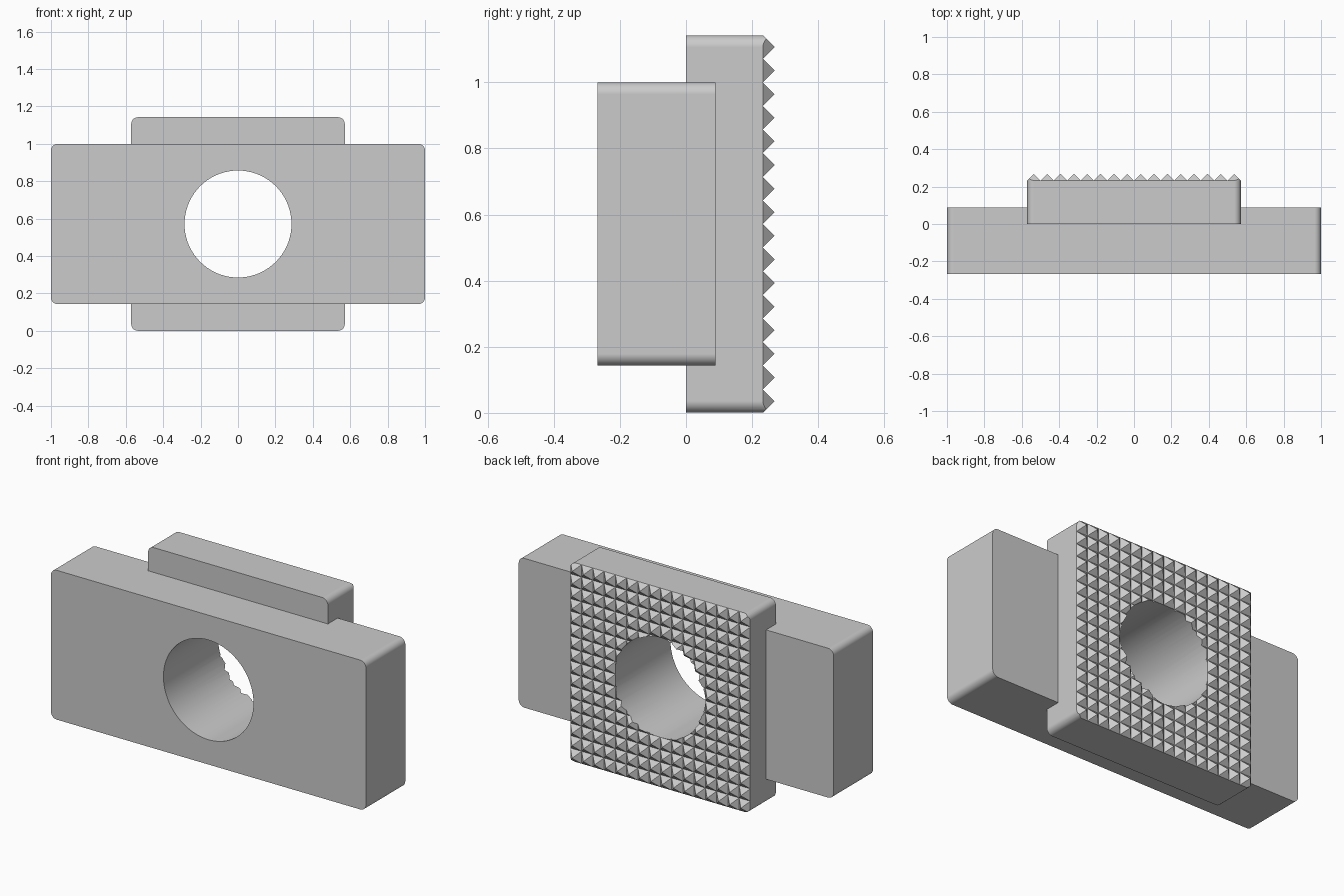
import bpy
import bmesh
import math
from mathutils import Matrix

HEIGHT = 8 / 7            # plate is square
MID = HEIGHT / 2
TEETH = 16
PITCH = HEIGHT / TEETH
BACK = 0.268              # tooth tips, and mirrored front face
STEP = 0.089              # rear face of the wide block
ROOT = BACK - PITCH / 2   # tooth roots

cube = bpy.data.objects.get("Cube")
if cube:
    bpy.data.objects.remove(cube, do_unlink=True)

steel = bpy.data.materials.new("plain_grey")
steel.use_nodes = True
grey = (0.6, 0.6, 0.6, 1)
steel.diffuse_color = grey
steel.node_tree.nodes["Principled BSDF"].inputs["Base Color"].default_value = grey


def make_object(name, bm):
    bmesh.ops.recalc_face_normals(bm, faces=bm.faces)
    mesh = bpy.data.meshes.new(name)
    bm.to_mesh(mesh)
    bm.free()
    obj = bpy.data.objects.new(name, mesh)
    bpy.context.collection.objects.link(obj)
    mesh.materials.append(steel)
    return obj


def rounded_slab(name, width, height, front, back, radius=PITCH / 2, steps=8):
    """Rounded rectangle in x-z, running from front to back along y."""
    outline = []
    for corner, (sx, sz) in enumerate([(1, 1), (-1, 1), (-1, -1), (1, -1)]):
        cx, cz = sx * (width / 2 - radius), MID + sz * (height / 2 - radius)
        for i in range(steps + 1):
            a = math.pi / 2 * (corner + i / steps)
            outline.append((cx + radius * math.cos(a), cz + radius * math.sin(a)))
    bm = bmesh.new()
    near, far = [[bm.verts.new((x, y, z)) for x, z in outline] for y in (front, back)]
    bm.faces.new(near)
    bm.faces.new(far[::-1])
    for i in range(len(outline)):
        bm.faces.new((near[i - 1], near[i], far[i], far[i - 1]))
    return make_object(name, bm)


def tooth_cutter(name, back):
    """Block behind the plate whose front face is a field of pyramid pits."""
    n = TEETH + 2
    half = n * PITCH / 2
    bm = bmesh.new()
    grid = [[bm.verts.new((i * PITCH - half, ROOT, MID + j * PITCH - half))
             for j in range(n + 1)] for i in range(n + 1)]
    for i in range(n):
        for j in range(n):
            ring = [grid[i][j], grid[i + 1][j], grid[i + 1][j + 1], grid[i][j + 1]]
            tip = bm.verts.new(((i + 0.5) * PITCH - half, BACK, MID + (j + 0.5) * PITCH - half))
            for k in range(4):
                bm.faces.new((ring[k - 1], ring[k], tip))
    # Side walls and rear cap
    rim = (grid[0][:-1] + [row[-1] for row in grid[:-1]]
           + grid[-1][:0:-1] + [row[0] for row in grid[:0:-1]])
    cap = [bm.verts.new((v.co.x, back, v.co.z)) for v in rim]
    for i in range(len(rim)):
        bm.faces.new((rim[i - 1], rim[i], cap[i], cap[i - 1]))
    bm.faces.new(cap)
    return make_object(name, bm)


def combine(target, tool, operation):
    mod = target.modifiers.new(operation.lower(), 'BOOLEAN')
    mod.operation = operation
    mod.solver = 'EXACT'
    mod.object = tool
    bpy.context.view_layer.objects.active = target
    bpy.ops.object.modifier_apply(modifier=mod.name)
    bpy.data.objects.remove(tool, do_unlink=True)


# Wide block with the square plate fused into its rear
body = rounded_slab("clamp_block", 2, 0.857, -BACK, STEP)
side = HEIGHT - 0.001
combine(body, rounded_slab("square_plate", side, side, 0, BACK + 0.05), 'UNION')

# Round bore straight through
bm = bmesh.new()
bmesh.ops.create_cone(bm, cap_ends=True, segments=72, radius1=0.286, radius2=0.286, depth=1,
                      matrix=Matrix.Translation((0, 0, MID)) @ Matrix.Rotation(math.pi / 2, 4, 'X'))
combine(body, make_object("bore", bm), 'DIFFERENCE')

# Serrated rear face
combine(body, tooth_cutter("teeth", BACK + 0.2), 'DIFFERENCE')

# Smooth corners, crisp edges
bpy.ops.object.select_all(action='DESELECT')
body.select_set(True)
bpy.context.view_layer.objects.active = body
bpy.ops.object.shade_smooth_by_angle(angle=math.radians(30))
weighted = body.modifiers.new("flat_faces", 'WEIGHTED_NORMAL')
weighted.keep_sharp = True
